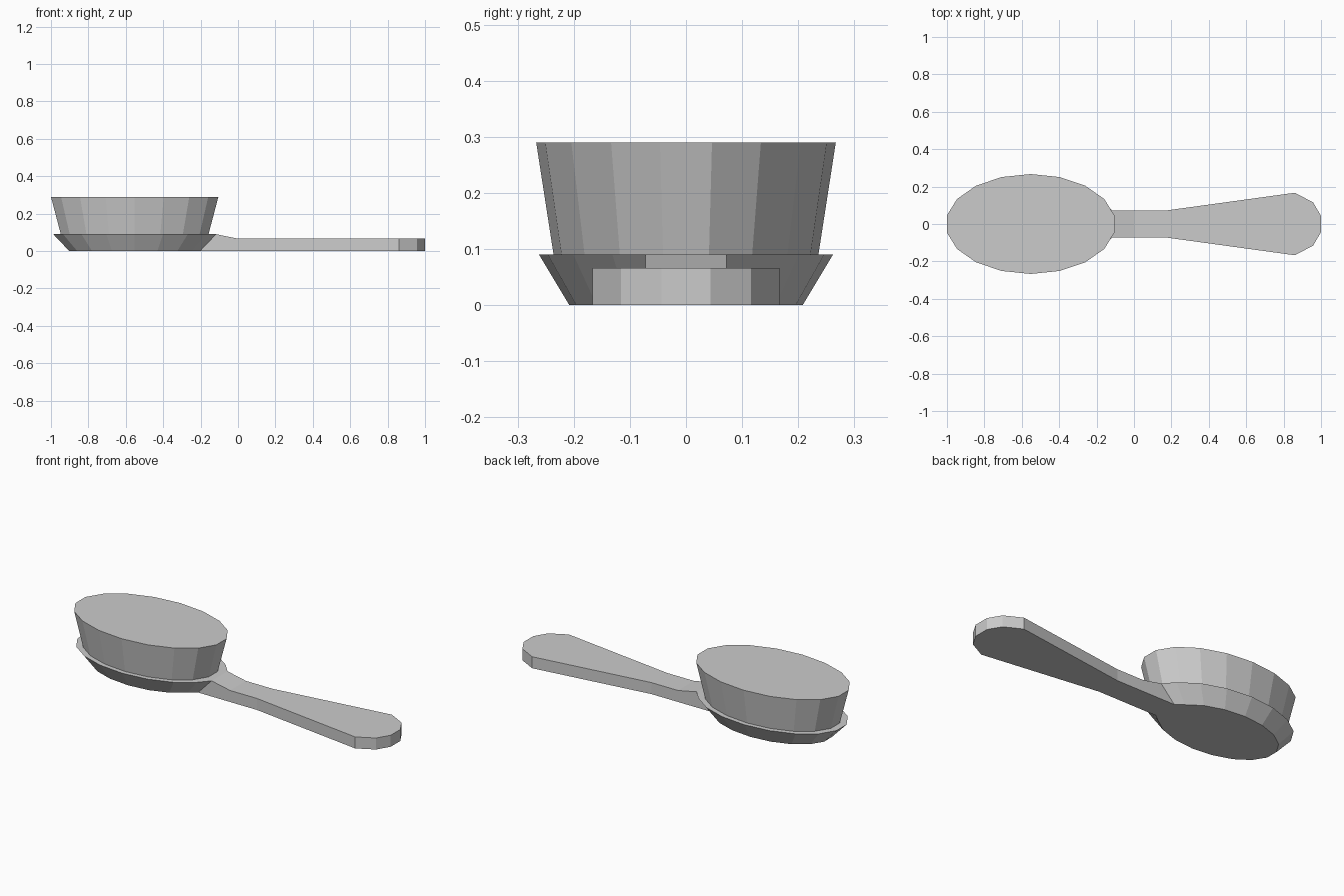
import bpy, bmesh, math

if "Cube" in bpy.data.objects:
    bpy.data.objects.remove(bpy.data.objects["Cube"])

CX = -0.5525   # centre of the oval head
SIDES = 18


def oval_loft(bm, low, high, cap_bottom=True):
    """Loft between two ovals given as (x radius, y radius, z)."""
    rings = []
    for rx, ry, z in (low, high):
        ring = []
        for i in range(SIDES):
            a = math.radians(10) + i * math.tau / SIDES
            ring.append(bm.verts.new((CX + rx * math.cos(a), ry * math.sin(a), z)))
        rings.append(ring)
    a, b = rings
    for i in range(SIDES):
        j = (i + 1) % SIDES
        bm.faces.new((a[i], a[j], b[j], b[i]))
    bm.faces.new(b)
    if cap_bottom:
        bm.faces.new(a[::-1])
    return rings


def finish(bm, name):
    bmesh.ops.recalc_face_normals(bm, faces=bm.faces[:])
    me = bpy.data.meshes.new(name)
    bm.to_mesh(me)
    bm.free()
    ob = bpy.data.objects.new(name, me)
    bpy.context.collection.objects.link(ob)
    return ob


# Brush back: flared oval, with the handle extruded from its end facet
bm = bmesh.new()
rings = oval_loft(bm, (0.355, 0.208, 0.0), (0.442, 0.262, 0.09))
joint = [ring[k] for ring in rings for k in (0, -1)]
for v in joint:
    v.co.y = math.copysign(0.072, v.co.y)
face = next(f for f in bm.faces if set(f.verts) == set(joint))

# Handle stations: x, half width
for x, w in ((0.0, 0.072), (0.17, 0.072), (0.86, 0.167), (0.957, 0.116), (1.0, 0.044)):
    face = bmesh.ops.extrude_discrete_faces(bm, faces=[face])["faces"][0]
    for v in face.verts:
        v.co = (x, math.copysign(w, v.co.y), 0.066 if v.co.z > 0.01 else 0.0)
finish(bm, "brush_back_and_handle")

# Bristle block: oval widening upward, open where it sits on the back
bm = bmesh.new()
oval_loft(bm, (0.401, 0.236, 0.09), (0.4545, 0.267, 0.29), cap_bottom=False)
finish(bm, "bristle_block")
